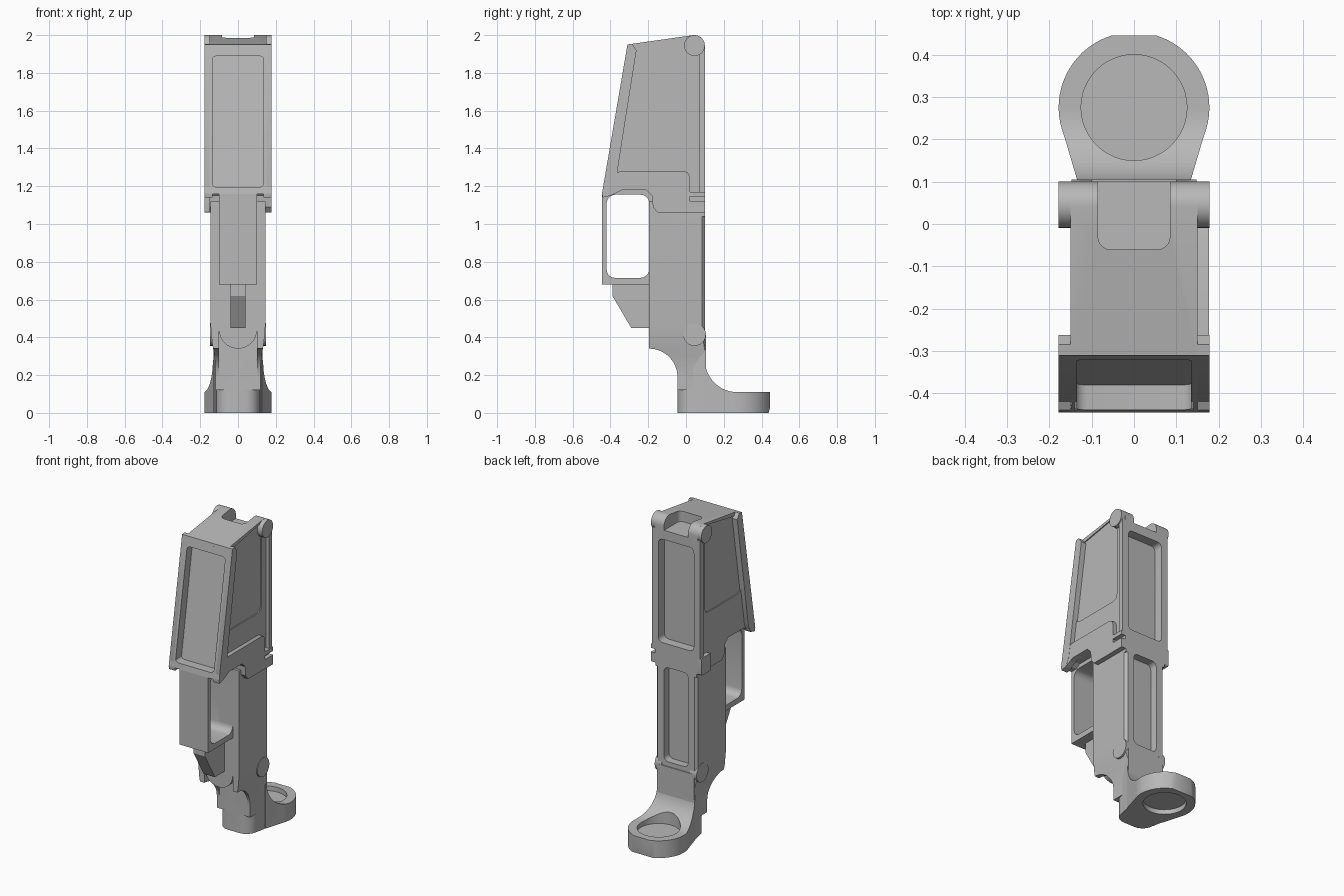
import bpy, bmesh
from math import cos, sin, pi, radians
from mathutils import Vector

cube = bpy.data.objects.get("Cube")
if cube:
    bpy.data.objects.remove(cube, do_unlink=True)

grey = bpy.data.materials.new("satin grey")
grey.use_nodes = True
grey.diffuse_color = (0.48, 0.48, 0.48, 1)
grey.node_tree.nodes["Principled BSDF"].inputs["Base Color"].default_value = grey.diffuse_color


def place(axis, p, d):
    u, v = p
    return {"x": (d, u, v), "y": (u, d, v), "z": (u, v, d)}[axis]


def prism(name, axis, pts, a, b, round_axis=None, r=0.03):
    """Extrude a flat profile along an axis, optionally rounding edges parallel to another."""
    bm = bmesh.new()
    face = bm.faces.new([bm.verts.new(place(axis, p, a)) for p in pts])
    out = bmesh.ops.extrude_face_region(bm, geom=[face])
    moved = [g for g in out["geom"] if isinstance(g, bmesh.types.BMVert)]
    bmesh.ops.translate(bm, verts=moved, vec=Vector(place(axis, (0, 0), b - a)))
    bmesh.ops.recalc_face_normals(bm, faces=bm.faces[:])
    if round_axis is not None:
        i = "xyz".index(round_axis)
        edges = [e for e in bm.edges
                 if abs((e.verts[0].co - e.verts[1].co).normalized()[i]) > 0.99]
        bmesh.ops.bevel(bm, geom=edges, offset=r, segments=5, profile=0.5, affect="EDGES")
    mesh = bpy.data.meshes.new(name)
    bm.to_mesh(mesh)
    bm.free()
    mesh.materials.append(grey)
    obj = bpy.data.objects.new(name, mesh)
    bpy.context.collection.objects.link(obj)
    return obj


def box(name, x0, x1, y0, y1, z0, z1, round_axis=None, r=0.03):
    return prism(name, "x", [(y0, z0), (y1, z0), (y1, z1), (y0, z1)], x0, x1, round_axis, r)


def arc(cx, cy, r, a0, a1, n=12):
    angles = [radians(a0 + (a1 - a0) * i / n) for i in range(n + 1)]
    return [(cx + r * cos(a), cy + r * sin(a)) for a in angles]


def boolean(obj, tool, op="DIFFERENCE"):
    """Bake a boolean into the part and drop the tool."""
    mod = obj.modifiers.new("cut", "BOOLEAN")
    mod.operation, mod.object, mod.solver = op, tool, "EXACT"
    graph = bpy.context.evaluated_depsgraph_get()
    mesh = bpy.data.meshes.new_from_object(obj.evaluated_get(graph))
    obj.modifiers.clear()
    obj.data = mesh
    bpy.data.objects.remove(tool, do_unlink=True)


# Upper block, solid, with shallow front and back recesses
upper = prism("upper_block", "x",
              [(-0.445, 1.16), (-0.31, 1.95), (0.04, 2.0), *arc(0.045, 1.945, 0.055, 80, 0, 6),
               (0.1, 1.06), (-0.15, 1.06), (-0.175, 1.09), (-0.18, 1.15), (-0.21, 1.18),
               (-0.37, 1.18), (-0.4, 1.16)], -0.15, 0.15)
boolean(upper, prism("front_cutter", "x",
                     [(-0.5, 1.195), (-0.38, 1.195), (-0.26, 1.89), (-0.5, 1.89)],
                     -0.14, 0.14, "y"))
boolean(upper, box("back_cutter", -0.125, 0.125, 0.04, 0.2, 1.2, 1.86, "y"))
boolean(upper, box("top_notch_cutter", -0.085, 0.085, -0.06, 0.2, 1.92, 2.1, "z"))

panel = [(-0.275, 1.93), (-0.35, 1.46), (-0.335, 1.43), (-0.3, 1.42),
         (-0.01, 1.42), (0.015, 1.43), (0.025, 1.46), (0.025, 1.9), (0.0, 1.98)]
rim = [(-0.445, 1.16), (-0.31, 1.95), (-0.285, 1.953), (-0.262, 1.92),
       (-0.335, 1.46), (-0.375, 1.2), (-0.4, 1.15), (-0.44, 1.14)]

for side, s in (("right", -1), ("left", 1)):
    boolean(upper, prism("panel_cutter", "x", panel, s * 0.143, s * 0.2))
    # Raised front rim and round ear with its straight rear rail
    prism(side + "_front_rim", "x", rim, s * 0.135, s * 0.178)
    prism(side + "_ear", "x", arc(0.045, 1.945, 0.055, 0, 345, 23), s * 0.085, s * 0.178)
    box(side + "_rear_rail", s * 0.14, s * 0.17, 0.068, 0.1, 1.16, 1.92)

# Bars joining the sloped front rim
for name, z in (("front_rim_top", 1.905), ("front_rim_bottom", 1.165)):
    y = -0.445 + (z - 1.16) * 0.171
    prism(name, "x", [(y, z), (y + 0.005, z + 0.03), (y + 0.04, z + 0.03), (y + 0.04, z)],
          -0.178, 0.178)

# Left shelf sweeping over the loop, and the ledges behind it split by a gap
prism("left_shelf", "x",
      [(-0.4, 1.15), (-0.385, 1.24), (-0.375, 1.265), (-0.35, 1.28), (-0.01, 1.28),
       (0.01, 1.272), (0.02, 1.25), (0.02, 1.06), (-0.15, 1.06), (-0.175, 1.09),
       (-0.18, 1.15), (-0.21, 1.18), (-0.34, 1.18), (-0.37, 1.165)], 0.14, 0.177)
box("left_ledge_low", 0.14, 0.178, 0.02, 0.1, 1.06, 1.12)
box("left_ledge_high", 0.14, 0.178, 0.02, 0.1, 1.145, 1.17)
box("right_ledge", -0.178, -0.14, 0.0, 0.1, 1.06, 1.17, "x", 0.01)

# Middle body, solid, with a shallow recess behind and curved lower flanks
middle = prism("middle_body", "x",
               [(-0.195, 1.12), (-0.195, 0.34), *arc(-0.195, 0.19, 0.15, 85, 0),
                (-0.045, 0.12), (0.1, 0.12), (0.1, 1.1), (0.0, 1.12)], -0.145, 0.145)
boolean(middle, box("middle_back_cutter", -0.085, 0.085, 0.05, 0.2, 0.45, 1.05, "y"))
boolean(middle, box("under_apron_cutter", -0.1, 0.1, -0.3, -0.045, 0.05, 0.44))
for s in (-1, 1):
    # Curved waist on each flank
    waist = [(s * 0.3, 0.05), (s * 0.118, 0.05), (s * 0.118, 0.24),
             (s * 0.125, 0.3), (s * 0.137, 0.37), (s * 0.145, 0.46), (s * 0.3, 0.46)]
    boolean(middle, prism("waist_cutter", "y", waist, -0.4, 0.4))
    # Small chamfer along the rear corners
    corner = [(s * 0.15, 0.08), (s * 0.12, 0.11), (s * 0.15, 0.11)]
    boolean(middle, prism("corner_cutter", "z", corner, 0.05, 1.04))
    prism("side_boss", "x", arc(0.045, 0.415, 0.06, 0, 345, 23), s * 0.1, s * 0.148)

# Rounded apron hanging between the flanks
prism("front_apron", "y", [(-0.1, 0.46), *arc(0, 0.44, 0.1, 180, 360, 20), (0.1, 0.46)],
      -0.195, -0.03)

# Neck with broadly rounded front
prism("neck", "z",
      [(-0.13, 0.105), (-0.117, 0.03), *arc(-0.04, 0.03, 0.075, 180, 270, 8),
       *arc(0.04, 0.03, 0.075, 270, 360, 8), (0.117, 0.03), (0.13, 0.105)], 0, 0.42)

# Front loop
loop = prism("front_loop", "x",
             [(-0.445, 1.16), (-0.445, 0.68), (-0.19, 0.68), (-0.17, 0.7),
              (-0.17, 1.19), (-0.42, 1.19)], -0.1, 0.1)
boolean(loop, box("loop_cutter", -0.2, 0.2, -0.42, -0.195, 0.715, 1.155, "x", 0.045))

# Narrow chamfered tab below the loop
prism("front_tab", "x",
      [(-0.39, 0.7), (-0.39, 0.62), (-0.29, 0.45), (-0.18, 0.45), (-0.18, 0.7)], -0.04, 0.04)

# Rear ring: tapered outline shaped by a swept side profile
ring = prism("rear_ring", "z",
             [(0.13, 0.09), *arc(0, 0.275, 0.178, -22, 73, 18),
              *arc(0, 0.275, 0.178, 107, 202, 18), (-0.13, 0.09)], 0, 0.3)
boolean(ring, prism("ring_side_profile", "x",
                    [(0.0, -0.01), (0.435, -0.01), (0.445, 0.03), (0.445, 0.11), (0.27, 0.11),
                     *arc(0.27, 0.28, 0.17, 265, 180), (0.0, 0.28)], -0.3, 0.3), "INTERSECT")
# Shallow dished faces above and below a solid core
for z0, z1 in ((-0.1, 0.03), (0.08, 0.5)):
    boolean(ring, prism("dish_cutter", "z", arc(0, 0.275, 0.125, 0, 352.5, 47), z0, z1))

# Smooth curved walls while keeping crisp edges
bpy.ops.object.select_all(action="DESELECT")
for obj in bpy.context.scene.objects:
    if obj.type == "MESH":
        obj.select_set(True)
        bpy.context.view_layer.objects.active = obj
bpy.ops.object.shade_smooth_by_angle(angle=radians(30))
